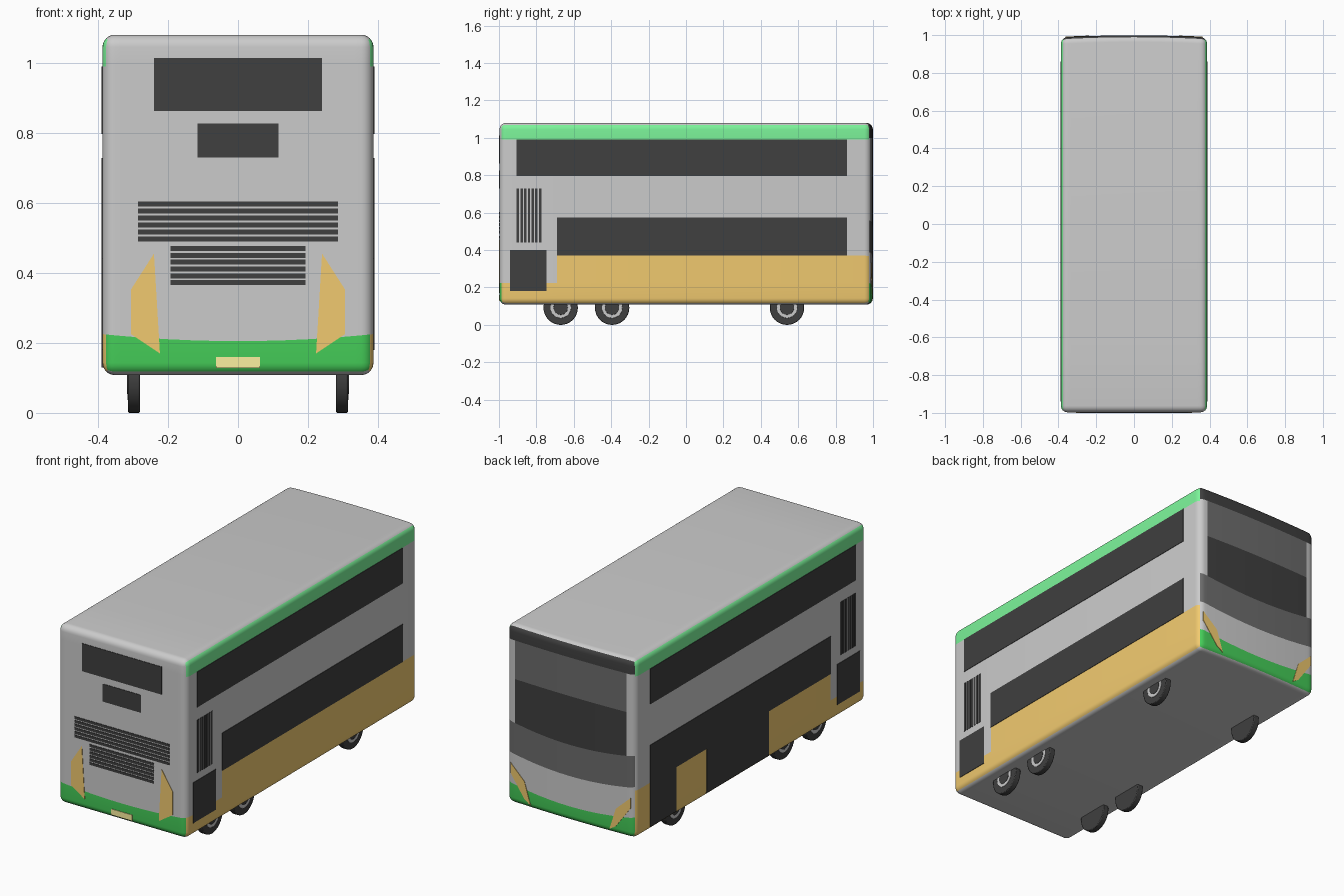
import bpy, bmesh
from math import pi
from mathutils import Vector

if "Cube" in bpy.data.objects:
    bpy.data.objects.remove(bpy.data.objects["Cube"])

W, Y0, Y1, Z0, Z1 = 0.387, -0.997, 0.988, 0.108, 1.08
BULGE, DIP = 0.011, 0.035


def material(name, *rgb):
    m = bpy.data.materials.new(name)
    m.diffuse_color = (*rgb, 1)
    m.use_nodes = True
    m.node_tree.nodes["Principled BSDF"].inputs["Base Color"].default_value = m.diffuse_color
    return m


GREY = material("body_grey", 0.8, 0.8, 0.8)
ROOF = material("bright_green", 0.2, 0.9, 0.32)
GREEN = material("deep_green", 0.06, 0.62, 0.1)
ORANGE = material("orange", 0.88, 0.59, 0.16)
BLACK = material("black", 0.05, 0.05, 0.05)
GLASS = material("dark_glass", 0.15, 0.15, 0.15)
YELLOW = material("yellow", 0.97, 0.88, 0.35)
BODY_MATS = [GREY, ROOF, GREEN, ORANGE, BLACK, GLASS]


def finish(bm, name, mats):
    bmesh.ops.recalc_face_normals(bm, faces=bm.faces)
    me = bpy.data.meshes.new(name)
    bm.to_mesh(me)
    bm.free()
    for m in mats:
        me.materials.append(m)
    ob = bpy.data.objects.new(name, me)
    bpy.context.collection.objects.link(ob)
    return ob


def smooth(ob):
    bpy.ops.object.select_all(action='DESELECT')
    ob.select_set(True)
    bpy.context.view_layer.objects.active = ob
    bpy.ops.object.shade_smooth_by_angle(angle=0.6)


def curve(x):
    return 1 - min(1, (x / W) ** 2)


def paint(c, n):
    """Livery colour from face position and main facing direction."""
    ax, ay, az = abs(n.x), abs(n.y), abs(n.z)
    if az >= max(ax, ay):
        return GREY
    if ax >= ay:
        if c.z > 0.99:
            return ROOF
        return ORANGE if c.z < 0.225 or (c.z < 0.37 and c.y > -0.69) else GREY
    if c.z < 0.225:
        return GREEN
    if n.y > 0:
        if c.z > 1.0:
            return BLACK
        if 0.39 < c.z < 0.56:
            return GLASS
        if c.z > 0.56 and abs(c.x) < 0.335:
            return GLASS if c.z > 0.79 else BLACK
    return GREY


# Body shell: rounded box cut along the livery lines
bm = bmesh.new()
bmesh.ops.create_cube(bm, size=1)
for v in bm.verts:
    v.co = Vector((v.co.x * 2 * W, v.co.y * (Y1 - Y0) + (Y0 + Y1) / 2,
                   v.co.z * (Z1 - Z0) + (Z0 + Z1) / 2))
bmesh.ops.bevel(bm, geom=bm.edges[:], offset=0.035, segments=6, profile=0.5, affect='EDGES')
cuts = [((0, 0, z), (0, 0, 1)) for z in (0.225, 0.37, 0.39, 0.56, 0.79, 0.99, 1.0)]
cuts += [((i * 0.067, 0, 0), (1, 0, 0)) for i in range(-5, 6)]
cuts += [((0, -0.69, 0), (0, 1, 0))]
for co, no in cuts:
    bmesh.ops.bisect_plane(bm, geom=bm.verts[:] + bm.edges[:] + bm.faces[:],
                           dist=1e-5, plane_co=co, plane_no=no)
bm.normal_update()
for f in bm.faces:
    f.material_index = BODY_MATS.index(paint(f.calc_center_median(), f.normal))
# Gently bowed front and sagging livery lines on both ends
for v in bm.verts:
    k = curve(v.co.x)
    if v.co.y > 0.95:
        if 0.2 < v.co.z < 0.6:
            v.co.z -= DIP * k
        v.co.y += BULGE * k
    elif v.co.y < -0.955 and 0.2 < v.co.z < 0.3:
        v.co.z -= 0.02 * k
smooth(finish(bm, "bus_body", BODY_MATS))


def panel(name, outlines, place, out, mat):
    """Thin panels from 2D outlines, placed on the body and thickened outwards."""
    bm = bmesh.new()
    out = Vector(out)
    for pts in outlines:
        base = [Vector(place(a, b)) for a, b in pts]
        lo = [bm.verts.new(p - out * 0.003) for p in base]
        hi = [bm.verts.new(p + out * 0.0025) for p in base]
        bm.faces.new(lo)
        bm.faces.new(hi)
        for i in range(len(pts)):
            j = (i + 1) % len(pts)
            bm.faces.new((lo[i], lo[j], hi[j], hi[i]))
    return finish(bm, name, [mat])


def rect(a0, a1, b0, b1):
    return [(a0, b0), (a1, b0), (a1, b1), (a0, b1)]


def rear(name, outlines, mat):
    panel(name, outlines, lambda a, b: (a, Y0, b), (0, -1, 0), mat)


def mirrored(pts):
    return [pts, [(-a, b) for a, b in pts]]


# Rear details
rear("rear_windows", [rect(-0.24, 0.24, 0.862, 1.013), rect(-0.115, 0.115, 0.73, 0.826)], BLACK)
rear("rear_upper_grille", [rect(-0.285, 0.285, 0.49 + i * 0.02, 0.504 + i * 0.02)
                           for i in range(6)], BLACK)
rear("rear_lower_grille", [rect(-0.193, 0.193, 0.365 + i * 0.0195, 0.379 + i * 0.0195)
                           for i in range(6)], BLACK)
rear("rear_lights", mirrored([(0.306, 0.352), (0.24, 0.455), (0.223, 0.17), (0.306, 0.225)]), ORANGE)
panel("number_plate", [rect(-0.0625, 0.0625, 0.128, 0.16)],
      lambda a, b: (a, Y0 - 0.0005, b), (0, -1, 0), YELLOW)

# Headlights on the bowed front
panel("headlights", mirrored([(0.362, 0.33), (0.362, 0.275), (0.275, 0.155),
                              (0.237, 0.13), (0.275, 0.25)]),
      lambda a, b: (a, Y1 + BULGE * curve(a), b), (0, 1, 0), ORANGE)

# Side windows, engine hatch and vents
lower = {1: rect(-0.69, 0.86, 0.37, 0.575),
         # left side glazing runs down into the two doors
         -1: [(0.86, 0.575), (-0.69, 0.575), (-0.69, 0.37), (-0.158, 0.37), (-0.158, 0.13),
              (0.377, 0.13), (0.377, 0.37), (0.64, 0.37), (0.64, 0.13), (0.86, 0.13)]}
for s, label in ((1, "right"), (-1, "left")):
    def place(a, b, s=s):
        return (s * W, a, b)
    panel(label + "_upper_windows", [rect(-0.905, 0.86, 0.797, 0.99)], place, (s, 0, 0), BLACK)
    panel(label + "_lower_windows", [lower[s]], place, (s, 0, 0), BLACK)
    panel(label + "_engine_hatch", [rect(-0.94, -0.745, 0.18, 0.4)], place, (s, 0, 0), BLACK)
    panel(label + "_vents", [rect(-0.905 + i * 0.0197, -0.892 + i * 0.0197, 0.44, 0.728)
                             for i in range(7)], place, (s, 0, 0), BLACK)


def disc(name, x, y, r, depth, mat, bevel):
    bpy.ops.mesh.primitive_cylinder_add(vertices=32, radius=r, depth=depth,
                                        location=(x, y, 0.092), rotation=(0, pi / 2, 0))
    ob = bpy.context.object
    ob.name = name
    ob.data.materials.append(mat)
    b = ob.modifiers.new("edge", 'BEVEL')
    b.width, b.segments = bevel, 2
    smooth(ob)


# Three axles of wheels with grey hub rings
for s, label in ((1, "right"), (-1, "left")):
    for i, y in enumerate((0.54, -0.395, -0.67)):
        disc(f"{label}_tyre_{i}", s * 0.297, y, 0.092, 0.034, BLACK, 0.004)
        disc(f"{label}_hub_{i}", s * 0.313, y, 0.055, 0.006, GREY, 0.001)
        disc(f"{label}_hub_cap_{i}", s * 0.314, y, 0.038, 0.007, BLACK, 0.001)
